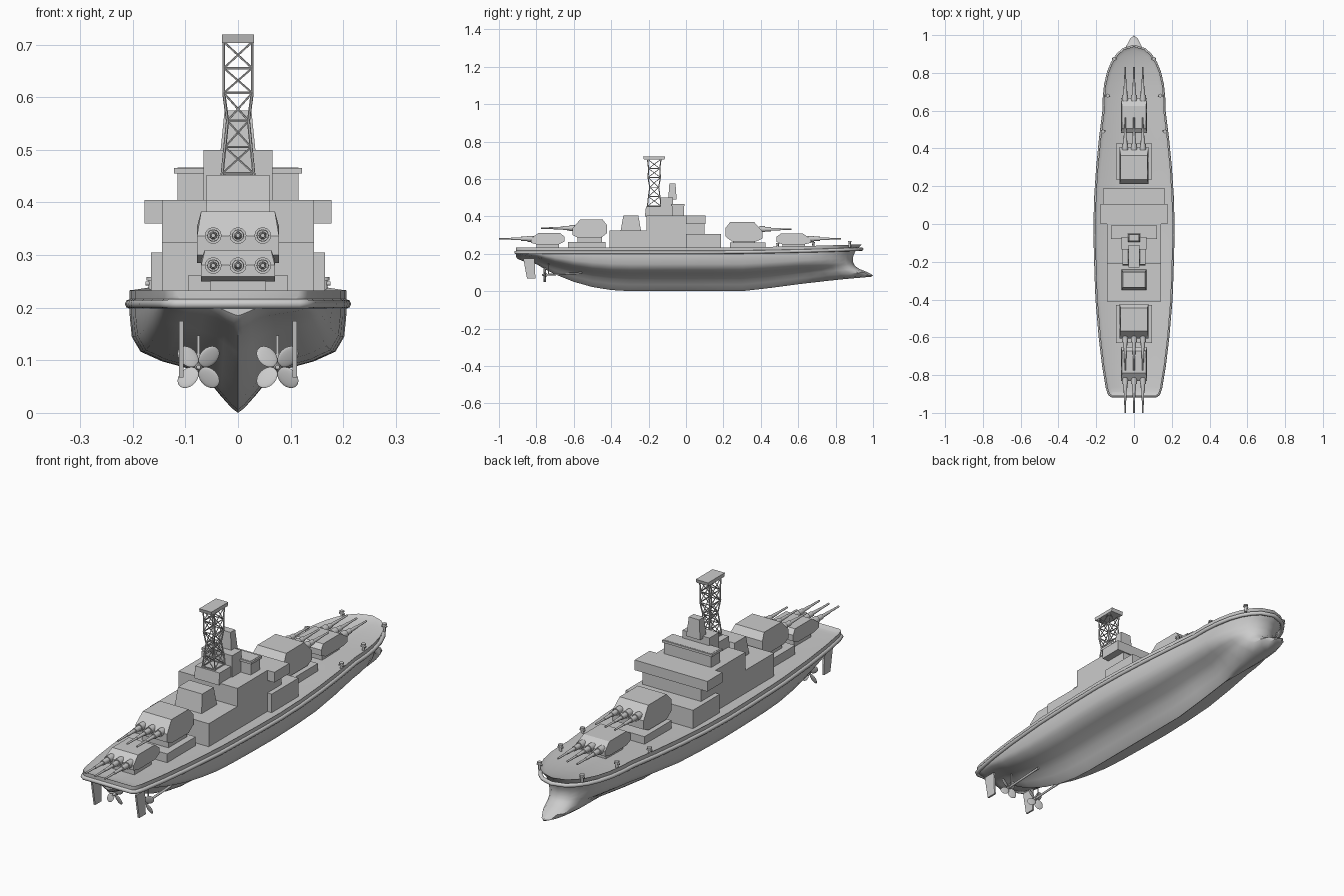
import bpy, bmesh, math
from mathutils import Vector, Matrix

cube = bpy.data.objects.get("Cube")
if cube:
    bpy.data.objects.remove(cube)

grey = bpy.data.materials.new("naval_grey")
grey.use_nodes = True
grey.diffuse_color = (0.6, 0.6, 0.6, 1)
grey.node_tree.nodes["Principled BSDF"].inputs["Base Color"].default_value = (0.6, 0.6, 0.6, 1)


def finish(name, bm, smooth=None):
    bmesh.ops.recalc_face_normals(bm, faces=bm.faces)
    mesh = bpy.data.meshes.new(name)
    bm.to_mesh(mesh)
    bm.free()
    mesh.materials.append(grey)
    ob = bpy.data.objects.new(name, mesh)
    bpy.context.collection.objects.link(ob)
    if smooth:
        bpy.ops.object.select_all(action='DESELECT')
        ob.select_set(True)
        bpy.context.view_layer.objects.active = ob
        bpy.ops.object.shade_smooth_by_angle(angle=math.radians(smooth))
    return ob


def prism(name, profile, half, top=1.0):
    """Side profile in (y, z), widened to +-half in x; 'top' narrows the highest points."""
    bm = bmesh.new()
    high = max(z for y, z in profile)
    rows = []
    for side in (-1, 1):
        rows.append([bm.verts.new((side * half * (top if z > high - 0.001 else 1), y, z)) for y, z in profile])
        bm.faces.new(rows[-1])
    n = len(profile)
    for i in range(n):
        j = (i + 1) % n
        bm.faces.new((rows[0][i], rows[0][j], rows[1][j], rows[1][i]))
    return finish(name, bm)


def box(name, half, y0, y1, z0, z1, slope=0.0, top=1.0):
    return prism(name, [(y0, z0), (y1, z0), (y1 - slope, z1), (y0 + slope, z1)], half, top)


def rod(bm, a, b, r1, r2=None, sides=12):
    a, b = Vector(a), Vector(b)
    d = b - a
    turn = Matrix.Translation((a + b) / 2) @ d.to_track_quat('Z', 'Y').to_matrix().to_4x4()
    bmesh.ops.create_cone(bm, cap_ends=True, segments=sides, radius1=r1,
                          radius2=r1 if r2 is None else r2, depth=d.length, matrix=turn)


def lerp(table, y):
    for (a, p), (b, q) in zip(table, table[1:]):
        if y <= b:
            return p + (q - p) * max(0, y - a) / (b - a)
    return table[-1][1]


# Hull: lofted half sections, rounded stern and a concave stem above a ram
beam = [(-.91, .115), (-.9, .13), (-.87, .14), (-.75, .16), (-.6, .178), (-.4, .195), (-.2, .203),
        (0, .206), (.2, .2), (.4, .183), (.6, .158)]
keel = [(-.91, .185), (-.9, .172), (-.87, .16), (-.8, .145), (-.75, .115), (-.7, .09), (-.6, .05),
        (-.5, .022), (-.4, .006), (-.3, 0), (.3, 0), (.45, .017), (.6, .037), (.8, .06), (1, .078)]
level = [0, .04, .15, .27, .36, .42, .5, .62, .8, 1]
midship = [0, .06, .17, .28, .45, .7, .9, .98, 1, 1]
forefoot = [0, .4, .66, .75, .78, .8, .83, .87, .93, 1]
stem = [.992, 1.0, .97, .925, .905, .898, .892, .892, .905, .94]
START = .6


def sheer(y):
    return .233 + .02 * max(0, y) ** 2


bm = bmesh.new()
stations = []
for y in (-.91, -.9, -.87, -.8, -.75, -.7, -.6, -.5, -.4, -.3, -.15, 0, .15, .3, .45, START):
    k, w = lerp(keel, y), lerp(beam, y)
    stations.append([(w * m, y, k + (sheer(y) - k) * v) for m, v in zip(midship, level)])
for s in (.2, .4, .6, .75, .87, .95, 1):
    w = lerp(beam, START) * math.sqrt(1 - s ** 2.5)
    row = []
    for m, f, v, end in zip(midship, forefoot, level, stem):
        y = START + (end - START) * s
        k = lerp(keel, y)
        row.append((w * (m + (f - m) * s), y, k + (sheer(y) - k) * v))
    stations.append(row)

rings = []
for row in stations:
    right = [bm.verts.new(p) for p in row]
    left = [bm.verts.new((-p[0], p[1], p[2])) if p[0] > 1e-6 else v for p, v in zip(row, right)]
    rings.append(left[::-1] + right[1:])


def face(verts):
    unique = list(dict.fromkeys(verts))
    return bm.faces.new(unique) if len(unique) > 2 else None


deck = []
for a, b in zip(rings, rings[1:]):
    for i in range(len(a) - 1):
        face((a[i], a[i + 1], b[i + 1], b[i]))
    deck.append(face((a[0], b[0], b[-1], a[-1])))
face(rings[0])
bmesh.ops.recalc_face_normals(bm, faces=bm.faces)
bmesh.ops.inset_region(bm, faces=deck, thickness=.018, use_even_offset=True)
for v in {v for f in deck for v in f.verts}:
    v.co.z -= .01
finish("hull", bm, 38)

# Rubbing rail around the hull below the deck edge
edge = [row[-1] for row in stations]
loop = edge + [(-x, y, z) for x, y, z in edge[-2::-1]]
curve = bpy.data.curves.new("rubbing_rail", 'CURVE')
curve.dimensions = '3D'
curve.bevel_depth = .009
curve.bevel_resolution = 2
spline = curve.splines.new('POLY')
spline.points.add(len(loop) - 1)
for point, (x, y, z) in zip(spline.points, loop):
    point.co = (x, y, z - .026, 1)
spline.use_cyclic_u = True
curve.materials.append(grey)
bpy.context.collection.objects.link(bpy.data.objects.new("rubbing_rail", curve))

# Superstructure
box("main_house", .144, -.41, .1, .22, .325)
box("forward_house", .165, 0, .187, .22, .305)
box("middle_house", .144, -.21, .1, .32, .405)
box("bridge_wings", .178, 0, .105, .36, .405)
box("aft_cabin", .066, -.35, -.24, .32, .405, .015, .9)
box("bridge", .115, -.075, -.012, .4, .466)
box("bridge_roof", .122, -.08, -.007, .455, .465)
box("control_room", .066, -.135, -.07, .4, .5)
box("mast_house", .06, -.22, -.13, .4, .452, .006)
box("funnel", .034, -.095, -.05, .49, .575, .006, .75)

# Lattice mast: four bent legs with rings and crossed braces
tiers = [(.405, .033, .043), (.455, .03, .036), (.505, .025, .031), (.555, .02, .024),
         (.608, .027, .033), (.655, .027, .03), (.705, .027, .036)]
corners = [(-1, -1), (1, -1), (1, 1), (-1, 1)]
MAST_Y = -.17
levels = [[(sx * hx, MAST_Y + sy * hy, z) for sx, sy in corners] for z, hx, hy in tiers]
bm = bmesh.new()
for low, high in zip(levels, levels[1:]):
    for i in range(4):
        j = (i + 1) % 4
        rod(bm, low[i], high[i], .003, sides=6)
        rod(bm, low[i], high[j], .002, sides=5)
        rod(bm, low[j], high[i], .002, sides=5)
        rod(bm, high[i], high[j], .0025, sides=5)
finish("lattice_mast", bm, 40)
box("mast_platform", .03, -.225, -.115, .703, .719, -.004)


# Gun turrets with three barrels each
def turret(name, yc, z0, z1, half, length, aim, gun_z, muzzle):
    shape = [(1, .15), (1, .52), (.55, 1), (-.75, 1), (-1, .7), (-1, .25), (-.65, 0), (.65, 0)]
    prism(name, [(yc + aim * u * length, z0 + v * (z1 - z0)) for u, v in shape], half, .9)
    bm = bmesh.new()
    front = yc + aim * length
    reach = muzzle - front
    for x in (-.047, 0, .047):
        for a, b, r1, r2 in ((-.1, .1, .016, .016), (0, .3, .012, .011),
                             (.25, .62, .008, .006), (.6, 1, .005, .004)):
            rod(bm, (x, front + a * reach, gun_z), (x, front + b * reach, gun_z), r1, r2)
    finish(name + "_barrels", bm, 40)


turret("aft_low_turret", -.74, .25, .31, .07, .09, -1, .28, -1.0)
turret("aft_high_turret", -.515, .285, .383, .078, .092, -1, .337, -.775)
turret("forward_high_turret", .31, .265, .37, .078, .098, 1, .331, .565)
turret("forward_low_turret", .575, .25, .307, .07, .092, 1, .28, .83)
box("aft_low_barbette", .052, -.8, -.68, .22, .256)
box("aft_high_platform", .094, -.63, -.43, .22, .262)
box("aft_high_barbette", .065, -.58, -.45, .255, .29)
box("forward_high_platform", .094, .235, .425, .22, .26)
box("forward_high_barbette", .065, .25, .37, .255, .27)
box("forward_low_barbette", .052, .515, .635, .22, .256)

# Paired fittings: bollards, rudders, propellers and shafts
for side, word in ((1, "left"), (-1, "right")):
    for n, (x, y) in enumerate(((.164, .49), (.138, .68), (.104, .875)), 1):
        bm = bmesh.new()
        z = sheer(y)
        rod(bm, (side * x, y, z - .015), (side * x, y, z + .016), .006)
        rod(bm, (side * x, y, z + .014), (side * x, y, z + .02), .01)
        rod(bm, (side * x - .012, y, z + .008), (side * x + .012, y, z + .008), .004)
        finish(f"{word}_bollard_{n}", bm, 40)

    rudder = prism(f"{word}_rudder", [(-.87, .175), (-.81, .175), (-.805, .067), (-.85, .067)], .004)
    rudder.location.x = side * .108

    hub = Vector((side * .075, -.755, .087))
    bm = bmesh.new()
    for k in range(4):
        place = (Matrix.Translation(hub) @ Matrix.Rotation(math.radians(45 + 90 * k), 4, 'Y')
                 @ Matrix.Translation((0, 0, .028)) @ Matrix.Rotation(.4, 4, 'Z')
                 @ Matrix.Diagonal((.018, .003, .023, 1)))
        bmesh.ops.create_uvsphere(bm, u_segments=16, v_segments=10, radius=1, matrix=place)
    rod(bm, hub + Vector((0, -.016, 0)), hub + Vector((0, .012, 0)), .004, .009)
    finish(f"{word}_propeller", bm, 40)

    bm = bmesh.new()
    rod(bm, hub, hub + Vector((0, .2, .01)), .005)
    rod(bm, hub + Vector((0, .02, 0)), hub + Vector((0, .02, .06)), .003)
    finish(f"{word}_propeller_shaft", bm, 40)
